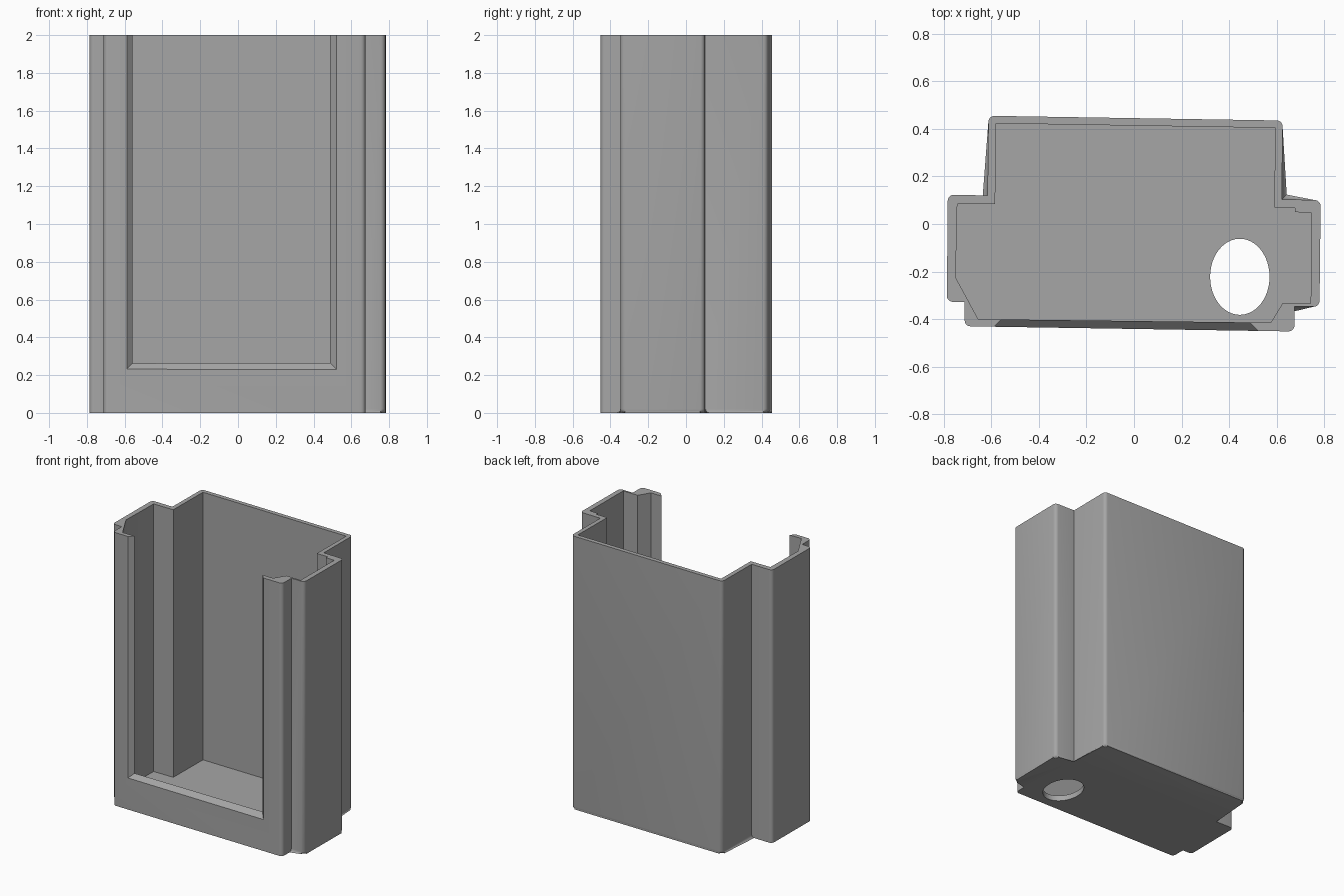
import bpy, bmesh, math
from mathutils import Vector

if "Cube" in bpy.data.objects:
    bpy.data.objects.remove(bpy.data.objects["Cube"])


def fillet(points):
    """Round each (x, y, radius) corner into a short arc."""
    out = []
    n = len(points)
    for i, (x, y, r) in enumerate(points):
        p = Vector((x, y))
        if r == 0:
            out.append(p)
            continue
        a = (Vector(points[i - 1][:2]) - p).normalized()
        b = (Vector(points[(i + 1) % n][:2]) - p).normalized()
        half = a.angle(b) / 2
        c = p + (a + b).normalized() * (r / math.sin(half))
        s = (p + a * (r / math.tan(half)) - c).normalized()
        e = (p + b * (r / math.tan(half)) - c).normalized()
        out += [c + s.slerp(e, k / 5) * r for k in range(6)]
    return out


def mesh_object(name, bm, helper=False):
    bmesh.ops.recalc_face_normals(bm, faces=bm.faces[:])
    me = bpy.data.meshes.new(name)
    bm.to_mesh(me)
    bm.free()
    ob = bpy.data.objects.new(name, me)
    bpy.context.collection.objects.link(ob)
    ob.hide_render = helper
    return ob


def loft(bottom, top):
    """Solid between two matching loops of 3D points."""
    bm = bmesh.new()
    lo = [bm.verts.new(p) for p in bottom]
    hi = [bm.verts.new(p) for p in top]
    n = len(lo)
    for i in range(n):
        j = (i + 1) % n
        bm.faces.new((lo[i], lo[j], hi[j], hi[i]))
    bm.faces.new(lo[::-1])
    bm.faces.new(hi)
    return bm


def prism(points, z0, z1):
    return loft([(x, y, z0) for x, y in points], [(x, y, z1) for x, y in points])


# Outer shell: stepped outline with rounded outside corners
R = 0.025
outer = [(-0.612, 0.455, R), (-0.616, 0.12, 0), (-0.783, 0.123, R),
         (-0.787, -0.327, R), (-0.712, -0.328, 0), (-0.712, -0.43, R),
         (0.675, -0.452, R), (0.675, -0.347, 0), (0.78, -0.348, R),
         (0.785, 0.1, R), (0.622, 0.104, 0), (0.625, 0.435, R)]
bm = prism(fillet(outer), 0, 2)
# Rounded bottom edge along the back and right side
rim = [e for e in bm.edges if all(v.co.z < 0.01 and (v.co.y > 0.1 and v.co.x > -0.62
       or v.co.x > 0.6 and v.co.y > -0.36) for v in e.verts)]
bmesh.ops.bevel(bm, geom=rim, offset=0.02, segments=3, profile=0.5, affect='EDGES',
                clamp_overlap=True)
shell = mesh_object("housing_shell", bm)

# Cavity with stepped right side and chamfered front corners
inner = [(-0.58, 0.423), (-0.584, 0.085), (-0.743, 0.085), (-0.75, -0.225),
         (-0.655, -0.4), (0.575, -0.415), (0.625, -0.333), (0.743, -0.335),
         (0.746, 0.047), (0.678, 0.05), (0.678, 0.067), (0.59, 0.07), (0.594, 0.404)]
cavity = mesh_object("cavity_cutter", prism(inner, 0.04, 2.2), True)


# Front window, open at the top, with a sloping bevel round its sides
def window_loop(depth):
    d = depth
    pts = [(-0.585 + d, 0.235 + d), (0.517 - d, 0.235 + d),
           (0.517 - d, 2.2), (-0.585 + d, 2.2)]
    return [(x, -0.437 + d - 0.015 * x, z) for x, z in pts]


window = mesh_object("window_cutter", loft(window_loop(-0.05), window_loop(0.07)), True)

# Oval hole in the floor
oval = [(0.445 + 0.125 * math.cos(a), -0.222 + 0.16 * math.sin(a))
        for a in (i * math.tau / 48 for i in range(48))]
hole = mesh_object("hole_cutter", prism(oval, -0.1, 0.1), True)

# Mid grey plastic
grey = bpy.data.materials.new("mid_grey")
grey.diffuse_color = (0.38, 0.38, 0.38, 1)
grey.use_nodes = True
grey.node_tree.nodes["Principled BSDF"].inputs["Base Color"].default_value = grey.diffuse_color
shell.data.materials.append(grey)

bpy.context.view_layer.objects.active = shell
shell.select_set(True)
for cutter in (cavity, window, hole):
    m = shell.modifiers.new(cutter.name, 'BOOLEAN')
    m.operation = 'DIFFERENCE'
    m.solver = 'EXACT'
    m.object = cutter
    bpy.ops.object.modifier_apply(modifier=m.name)
for cutter in (cavity, window, hole):
    bpy.data.objects.remove(cutter, do_unlink=True)
bpy.ops.object.shade_smooth_by_angle(angle=math.radians(35))
